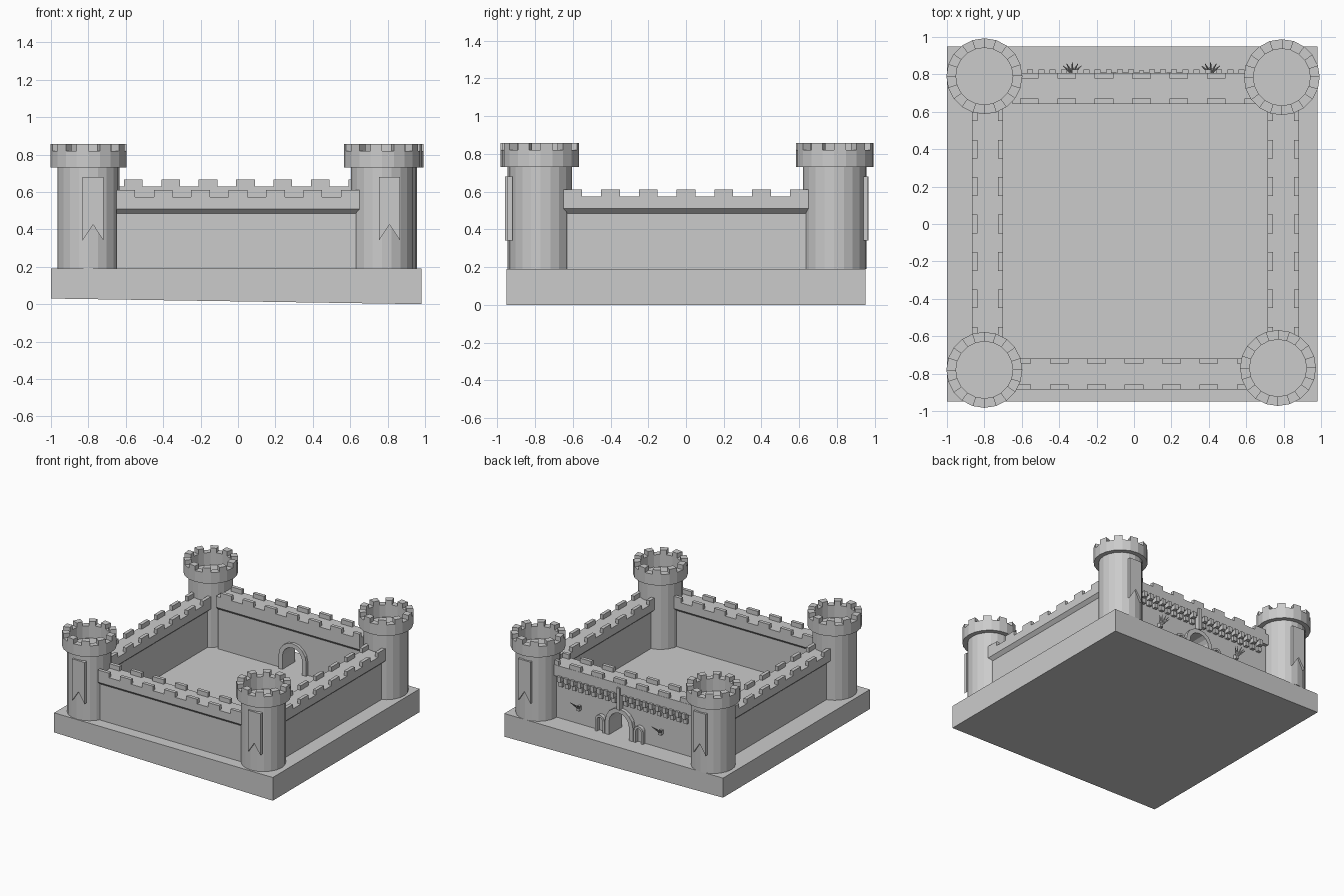
import bpy, bmesh, math
from mathutils import Vector, Matrix

if "Cube" in bpy.data.objects:
    bpy.data.objects.remove(bpy.data.objects["Cube"])


def finish(bm, name):
    bmesh.ops.remove_doubles(bm, verts=bm.verts, dist=1e-5)
    bmesh.ops.recalc_face_normals(bm, faces=bm.faces)
    me = bpy.data.meshes.new(name)
    bm.to_mesh(me)
    bm.free()
    ob = bpy.data.objects.new(name, me)
    bpy.context.collection.objects.link(ob)
    return ob


def add_box(bm, x0, x1, y0, y1, z0, z1):
    m = Matrix.Translation(((x0 + x1) / 2, (y0 + y1) / 2, (z0 + z1) / 2)) @ \
        Matrix.Diagonal((x1 - x0, y1 - y0, z1 - z0, 1))
    return bmesh.ops.create_cube(bm, size=1, matrix=m)['verts']


def add_prism(bm, pts, place, t0, t1):
    """Extrude a closed outline (u, v) between t0 and t1."""
    a = [bm.verts.new(place(u, v, t0)) for u, v in pts]
    b = [bm.verts.new(place(u, v, t1)) for u, v in pts]
    bm.faces.new(a)
    bm.faces.new(b[::-1])
    for i in range(len(pts)):
        j = (i + 1) % len(pts)
        bm.faces.new((a[i], a[j], b[j], b[i]))


def along_x(u, v, t): return Vector((t, u, v))
def along_y(u, v, t): return Vector((u, t, v))


def arch(cx, r, z0, zs, n=8):
    """Open arch path from left foot over the top to right foot."""
    curve = [(cx - r * math.cos(math.pi * i / n), zs + r * math.sin(math.pi * i / n))
             for i in range(n + 1)]
    return [(cx - r, z0)] + curve + [(cx + r, z0)]


GROUND, GATE_X, END = 0.19, 0.04, 0.65

# Base slab, slightly lifted underneath on the left
bm = bmesh.new()
for v in add_box(bm, -1, 0.98, -0.95, 0.95, 0, GROUND):
    if v.co.x < 0 and v.co.z < 0.1:
        v.co.z = 0.03
finish(bm, "base_slab")


# Round towers with overhanging hollow crown and merlons
def tower(name, cx, cy, sides=20):
    bm = bmesh.new()
    prof = [(0, GROUND), (0.166, GROUND), (0.166, 0.73), (0.203, 0.73), (0.203, 0.82),
            (0.152, 0.82), (0.152, 0.72), (0, 0.72)]

    def pt(r, z, k):
        a = 2 * math.pi * k / sides
        return bm.verts.new((cx + r * math.cos(a), cy + r * math.sin(a), z))
    for k in range(sides):
        for (r0, z0), (r1, z1) in zip(prof, prof[1:]):
            vs = []
            if r0:
                vs += [pt(r0, z0, k), pt(r0, z0, k + 1)]
            else:
                vs += [pt(0, z0, k)]
            vs += [pt(r1, z1, k + 1), pt(r1, z1, k)] if r1 else [pt(0, z1, k)]
            bm.faces.new(vs)
    finish(bm, name)
    bm = bmesh.new()
    for k in range(0, sides, 2):
        ring = []
        for r, d in ((0.152, 0), (0.203, 0), (0.203, 1), (0.152, 1)):
            a = 2 * math.pi * (k + d) / sides
            ring.append((cx + r * math.cos(a), cy + r * math.sin(a)))
        add_prism(bm, ring, lambda u, v, t: Vector((u, v, t)), 0.82, 0.857)
    finish(bm, name + "_merlons")


towers = {"front_left": (-0.80, -0.78, -0.775), "front_right": (0.77, -0.77, 0.81),
          "back_left": (-0.80, 0.79, -0.80), "back_right": (0.79, 0.785, 0.79)}
for name, (cx, cy, bx) in towers.items():
    tower(name + "_tower", cx, cy)
    # Swallowtail banner on the outward face
    s = 1 if cy > 0 else -1
    bm = bmesh.new()
    outline = [(bx - 0.056, 0.68), (bx + 0.056, 0.68), (bx + 0.056, 0.34),
               (bx, 0.425), (bx - 0.056, 0.34)]
    add_prism(bm, outline, along_y, cy + s * 0.15, cy + s * 0.178)
    finish(bm, name + "_banner")


# Plain walls: flared parapet section with two rows of merlons
def merlon_rows(bm, lo, hi, z, swap, centers, height=0.037):
    for c in centers:
        for a, b in ((lo, lo + 0.028), (hi - 0.028, hi)):
            c0, c1 = max(c - 0.05, -END), min(c + 0.05, END)
            if swap:
                add_box(bm, a, b, c0, c1, z, z + height)
            else:
                add_box(bm, c0, c1, a, b, z, z + height)


def plain_wall(name, lo, hi, place, swap):
    f, top = 0.027, 0.573
    section = [(lo + f, GROUND), (hi - f, GROUND), (hi - f, 0.485), (hi, 0.51),
               (hi, top), (lo, top), (lo, 0.51), (lo + f, 0.485)]
    bm = bmesh.new()
    add_prism(bm, section, place, -END, END)
    finish(bm, name)
    bm = bmesh.new()
    merlon_rows(bm, lo, hi, top, swap, [0.2 * k for k in range(-3, 4)])
    finish(bm, name + "_merlons")


plain_wall("front_wall", -0.885, -0.718, along_x, False)
plain_wall("left_wall", -0.866, -0.70, along_y, True)
plain_wall("right_wall", 0.715, 0.883, along_y, True)

# Back wall with arched gateway
bm = bmesh.new()
outline = [(-END, 0.54), (-END, GROUND)] + arch(GATE_X, 0.095, GROUND, 0.30) + \
          [(END, GROUND), (END, 0.54)]
add_prism(bm, outline, along_y, 0.668, 0.78)
finish(bm, "back_wall")
bm = bmesh.new()
add_prism(bm, [(0.668, 0.515), (0.78, 0.515), (0.78, 0.54), (0.808, 0.54), (0.808, 0.63),
               (0.642, 0.63), (0.642, 0.54)], along_x, -END, END)
finish(bm, "back_parapet")
bm = bmesh.new()
merlon_rows(bm, 0.642, 0.806, 0.63, False, [GATE_X + 0.2 * k for k in range(-3, 4)])
finish(bm, "back_merlons")

# Gate surround, and small blind arches on both sides
bm = bmesh.new()
add_prism(bm, arch(GATE_X, 0.125, GROUND, 0.30) + arch(GATE_X, 0.09, GROUND, 0.30)[::-1],
          along_y, 0.645, 0.81)
finish(bm, "gate_surround")
bm = bmesh.new()
for s in (-1, 1):
    cx = GATE_X + s * 0.175
    add_prism(bm, arch(cx, 0.042, GROUND, 0.285) + arch(cx, 0.024, GROUND, 0.285)[::-1],
              along_y, 0.77, 0.81)
finish(bm, "side_arches")

# Two stepped rows of corbels beside a post above the gate
bm = bmesh.new()
for s in (-1, 1):
    for k in range(10):
        cx = GATE_X + s * (0.055 + 0.06 * k)
        if abs(cx) > 0.62:
            continue
        add_box(bm, cx - 0.016, cx + 0.016, 0.77, 0.826, 0.505, 0.55)
        add_box(bm, cx - 0.016, cx + 0.016, 0.77, 0.805, 0.46, 0.498)
finish(bm, "corbels")
bm = bmesh.new()
add_box(bm, GATE_X - 0.014, GATE_X + 0.014, 0.77, 0.822, 0.42, 0.60)
finish(bm, "gate_post")

# Spiky wall brackets: fans of thin cones over a stub
for s, name in ((-1, "left"), (1, "right")):
    bm = bmesh.new()
    root = Vector((GATE_X + s * 0.37, 0.805, 0.33))
    add_box(bm, root.x - 0.012, root.x + 0.012, 0.77, 0.815, 0.31, 0.345)
    for dx in (-0.9, -0.5, 0, 0.5, 0.9):
        d = Vector((dx, 1.0 - 0.3 * abs(dx), 0.9)).normalized()
        rot = d.to_track_quat('Z', 'Y').to_matrix().to_4x4()
        bmesh.ops.create_cone(bm, cap_ends=True, segments=5, radius1=0.010, radius2=0.002,
                              depth=0.08, matrix=Matrix.Translation(root + d * 0.04) @ rot)
    finish(bm, name + "_spike_bracket")
